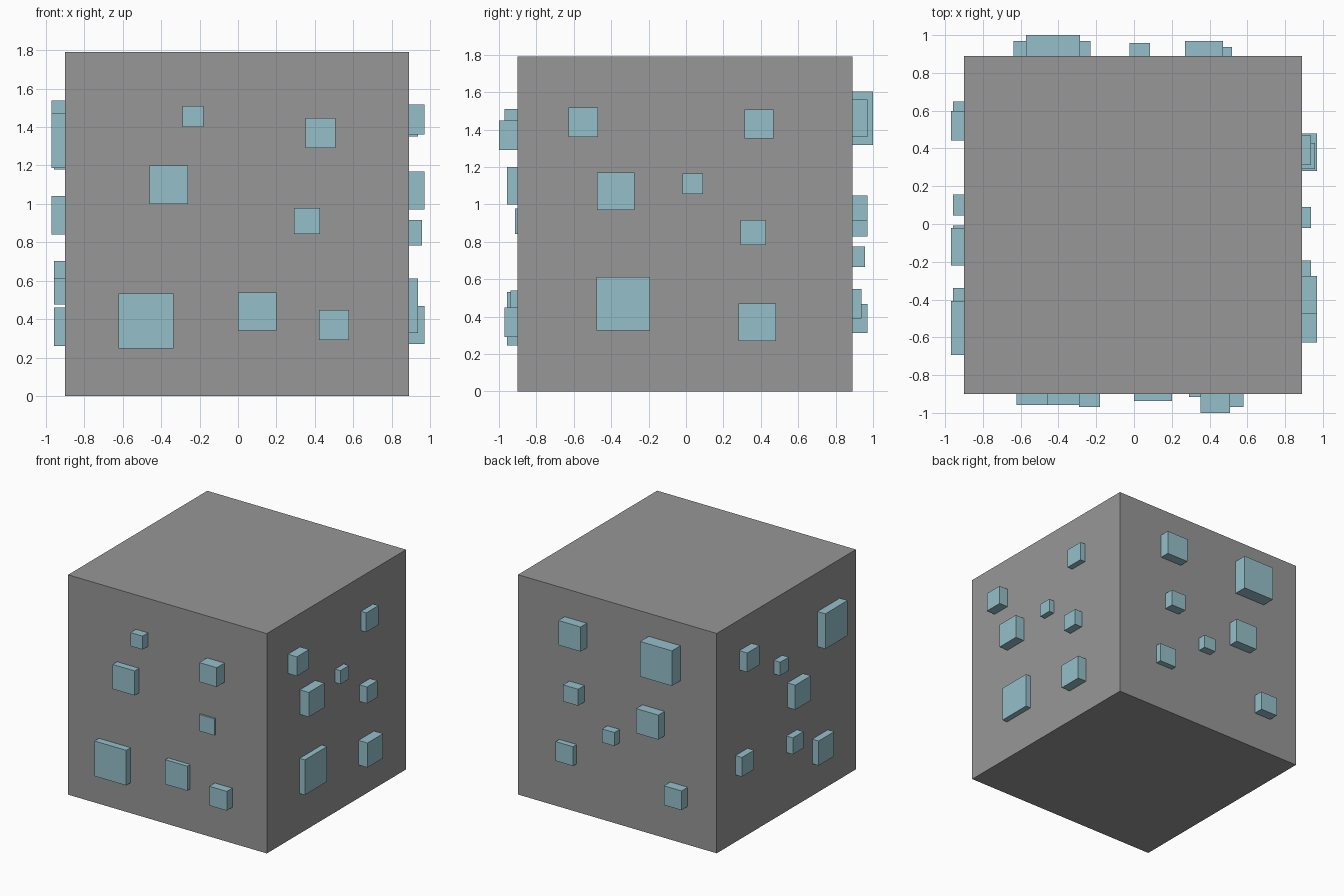
import bpy
from mathutils import Vector

default_cube = bpy.data.objects.get("Cube")
if default_cube:
    bpy.data.objects.remove(default_cube, do_unlink=True)


def make_material(name, red, green, blue):
    material = bpy.data.materials.new(name)
    material.use_nodes = True
    material.diffuse_color = (red, green, blue, 1)
    shader = material.node_tree.nodes["Principled BSDF"]
    shader.inputs["Base Color"].default_value = material.diffuse_color
    return material


stone_grey = make_material("stone grey", red=0.31, green=0.31, blue=0.31)
crystal_blue = make_material("pale crystal blue", red=0.3, green=0.53, blue=0.59)


def make_box(name, low, high, material):
    low, high = Vector(low), Vector(high)
    bpy.ops.mesh.primitive_cube_add(size=1, location=(low + high) / 2)
    box = bpy.context.object
    box.name = name
    box.scale = high - low
    bpy.ops.object.transform_apply(location=False, rotation=False, scale=True)
    box.data.materials.append(material)


# Stone block
near_wall, far_wall = -0.9, 0.89
make_box(
    "stone_block",
    low=(near_wall, near_wall, 0),
    high=(far_wall, far_wall, far_wall - near_wall),
    material=stone_grey,
)

# Stud widths, and how far from the centre each kind of stud reaches
tiny, small, medium, large, huge = 0.11, 0.135, 0.157, 0.2, 0.286
flush, shallow, raised, proud, tallest = 0.915, 0.937, 0.957, 0.97, 1


def make_stud(side, width, reach, along, height):
    """Add one square stud, centred at a place along a side and a height."""
    lateral = (along - width / 2, along + width / 2)
    if side in ("front", "right"):
        outward = (near_wall, -reach) if side == "front" else (far_wall, reach)
    else:
        outward = (far_wall, reach) if side == "back" else (near_wall, -reach)
    outward = sorted(outward)
    faces_along_y = side in ("front", "back")
    ranges = (lateral, outward) if faces_along_y else (outward, lateral)
    (left, right), (front, back) = ranges
    make_box(
        side + "_ore_stud",
        low=(left, front, height - width / 2),
        high=(right, back, height + width / 2),
        material=crystal_blue,
    )


# Front studs
make_stud("front", width=tiny, reach=proud, along=-0.235, height=1.455)
make_stud("front", width=medium, reach=tallest, along=0.43, height=1.37)
make_stud("front", width=large, reach=raised, along=-0.36, height=1.1)
make_stud("front", width=small, reach=flush, along=0.36, height=0.91)
make_stud("front", width=huge, reach=raised, along=-0.48, height=0.39)
make_stud("front", width=large, reach=shallow, along=0.1, height=0.44)
make_stud("front", width=medium, reach=proud, along=0.5, height=0.37)

# Studs on the +x side
make_stud("right", width=medium, reach=proud, along=-0.55, height=1.44)
make_stud("right", width=medium, reach=shallow, along=0.39, height=1.43)
make_stud("right", width=large, reach=proud, along=-0.375, height=1.07)
make_stud("right", width=tiny, reach=shallow, along=0.035, height=1.11)
make_stud("right", width=small, reach=raised, along=0.36, height=0.85)
make_stud("right", width=huge, reach=shallow, along=-0.335, height=0.47)
make_stud("right", width=large, reach=proud, along=0.38, height=0.37)

# Back studs
make_stud("back", width=large, reach=proud, along=0.37, height=1.46)
make_stud("back", width=huge, reach=tallest, along=-0.43, height=1.46)
make_stud("back", width=small, reach=proud, along=0.36, height=0.98)
make_stud("back", width=large, reach=proud, along=-0.33, height=0.93)
make_stud("back", width=tiny, reach=raised, along=0.03, height=0.72)
make_stud("back", width=medium, reach=shallow, along=0.44, height=0.47)
make_stud("back", width=medium, reach=proud, along=-0.56, height=0.39)

# Studs on the -x side
make_stud("left", width=medium, reach=proud, along=0.52, height=1.46)
make_stud("left", width=tiny, reach=raised, along=0.1, height=1.235)
make_stud("left", width=large, reach=proud, along=-0.12, height=0.94)
make_stud("left", width=huge, reach=proud, along=-0.55, height=1.33)
make_stud("left", width=medium, reach=raised, along=0.57, height=0.625)
make_stud("left", width=small, reach=raised, along=-0.075, height=0.545)
make_stud("left", width=large, reach=raised, along=-0.44, height=0.36)
